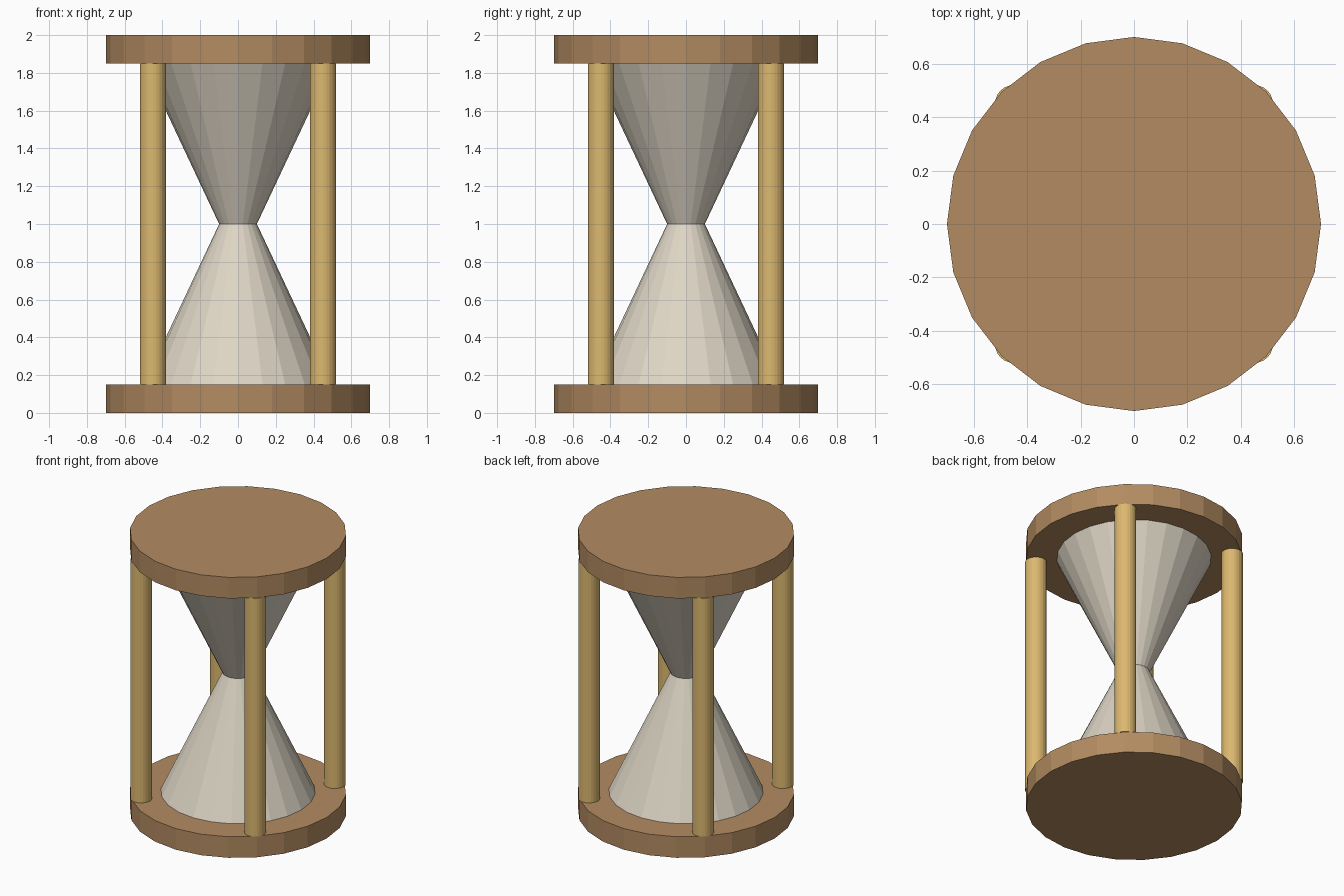
import bpy

cube = bpy.data.objects.get("Cube")
if cube:
    bpy.data.objects.remove(cube, do_unlink=True)

SIDES = 24
HEIGHT = 2.0
PLATE = 0.15


def material(name, rgb):
    mat = bpy.data.materials.new(name)
    mat.use_nodes = True
    colour = (*rgb, 1.0)
    mat.diffuse_color = colour
    mat.node_tree.nodes["Principled BSDF"].inputs["Base Color"].default_value = colour
    return mat


def frustum(name, mat, low, high, bottom, top, x=0.0, y=0.0):
    """Flat-sided solid of revolution between two heights."""
    bpy.ops.mesh.primitive_cone_add(
        vertices=SIDES, radius1=low, radius2=high, depth=top - bottom,
        location=(x, y, (bottom + top) / 2))
    obj = bpy.context.object
    obj.name = name
    obj.data.materials.append(mat)
    return obj


wood = material("brown wood", (0.45, 0.26, 0.12))
brass = material("pale gold", (0.72, 0.48, 0.16))
glass = material("cream glass", (0.73, 0.67, 0.56))

# End plates
frustum("bottom_plate", wood, 0.7, 0.7, 0, PLATE)
frustum("top_plate", wood, 0.7, 0.7, HEIGHT - PLATE, HEIGHT)

# Two glass bulbs meeting at the neck
frustum("lower_bulb", glass, 0.5, 0.1, PLATE, HEIGHT / 2)
frustum("upper_bulb", glass, 0.1, 0.5, HEIGHT / 2, HEIGHT - PLATE)

# Four corner posts
for side, x in (("right", -0.45), ("left", 0.45)):
    for end, y in (("front", -0.45), ("back", 0.45)):
        frustum(f"{end}_{side}_post", brass, 0.07, 0.07, PLATE, HEIGHT - PLATE, x, y)
